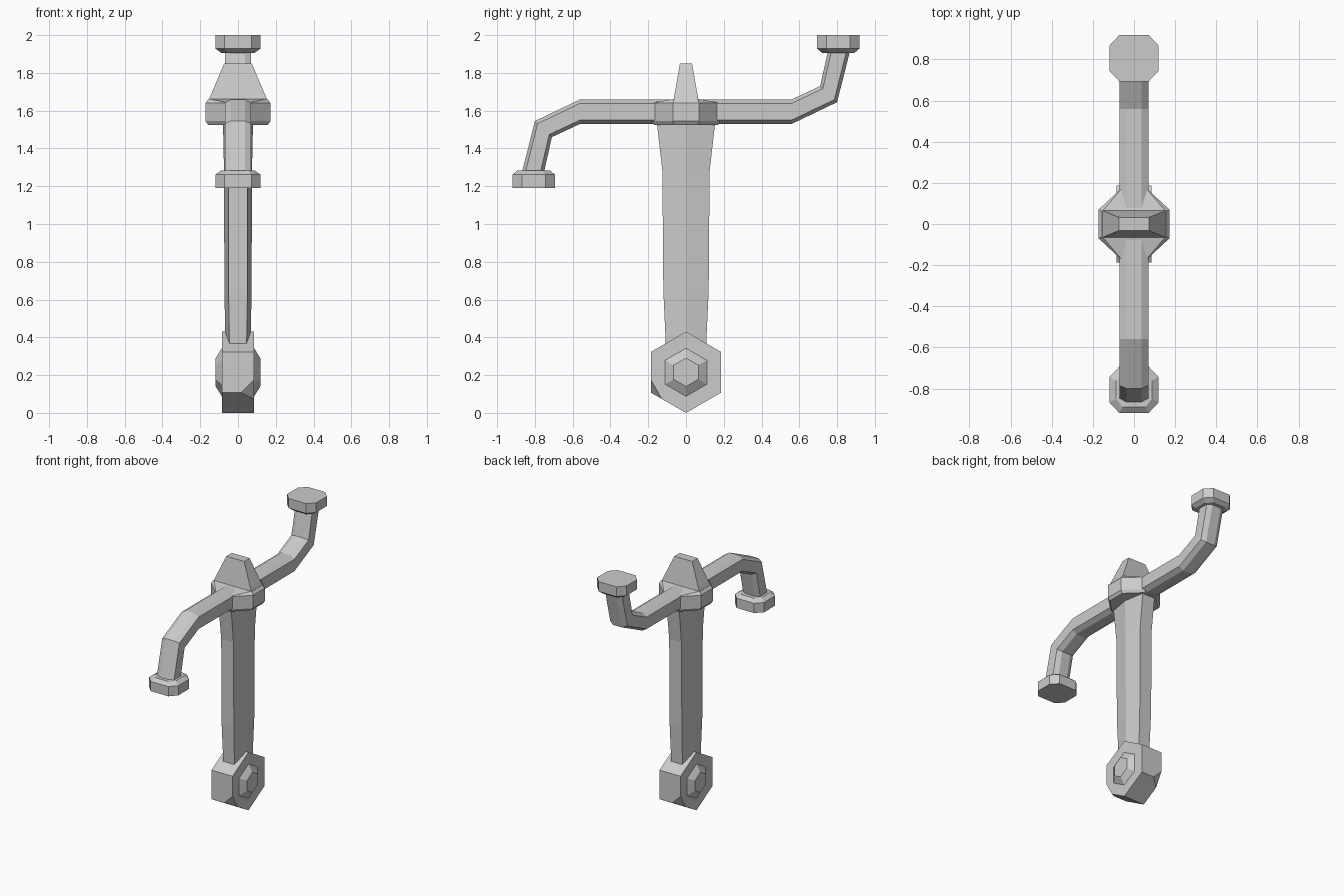
import bpy, bmesh, math
from mathutils import Vector, Matrix

if "Cube" in bpy.data.objects:
    bpy.data.objects.remove(bpy.data.objects["Cube"])


def loft(name, rings, chips=(), chip_size=0.0):
    """Skin a stack of equal-length point rings and cap both ends."""
    bm = bmesh.new()
    loops = [[bm.verts.new(p) for p in ring] for ring in rings]
    n = len(loops[0])
    for a, b in zip(loops, loops[1:]):
        for i in range(n):
            j = (i + 1) % n
            bm.faces.new((a[i], a[j], b[j], b[i]))
    bm.faces.new(loops[0][::-1])
    bm.faces.new(loops[-1])
    # cut off the corners nearest to the given points
    if chips:
        corners = [min(bm.verts, key=lambda v: (v.co - Vector(c)).length) for c in chips]
        bmesh.ops.bevel(bm, geom=corners, offset=chip_size, segments=1,
                        affect='VERTICES')
    bmesh.ops.recalc_face_normals(bm, faces=bm.faces)
    mesh = bpy.data.meshes.new(name)
    bm.to_mesh(mesh)
    bm.free()
    obj = bpy.data.objects.new(name, mesh)
    bpy.context.collection.objects.link(obj)
    return obj


def octagon(x, y, cx, cy, z, y0=0.0):
    """Chamfered rectangle; cx, cy are the half lengths of the flats."""
    return [(px, y0 + py, z) for px, py in
            ((x, -cy), (x, cy), (cx, y), (-cx, y),
             (-x, cy), (-x, -cy), (-cx, -y), (cx, -y))]


def hexagon(x, r, z):
    """Hexagon in the YZ plane with points up and down."""
    return [(x, r * math.sin(k * math.pi / 3), z + r * math.cos(k * math.pi / 3))
            for k in range(6)]


GUARD_Z = 1.595
POMMEL_Z = 0.215

# pommel: hexagonal block with two chipped corners
loft("pommel", [hexagon(x, 0.215, POMMEL_Z) for x in (-0.086, 0.086)],
     chips=[(0.086, -0.186, 0.108), (-0.086, 0.186, 0.108)], chip_size=0.068)

# raised hexagonal bosses on both pommel sides
for side, label in ((1, "right"), (-1, "left")):
    loft(f"pommel_boss_{label}", [hexagon(side * x, r, POMMEL_Z)
                                  for x, r in ((0.08, 0.137), (0.118, 0.075))])

# grip: six-sided shaft flaring at the top
grip = [(0.32, 0.105, 0.066, 0.045), (0.65, 0.12, 0.072, 0.05),
        (1.28, 0.125, 0.074, 0.05), (1.56, 0.157, 0.08, 0.052)]
loft("grip", [[(w, 0, z), (f, d, z), (-f, d, z), (-w, 0, z), (-f, -d, z), (f, -d, z)]
              for z, d, w, f in grip])

# guard centre: octagonal collar with a slightly raised top
loft("guard_centre", [octagon(0.158, 0.17, 0.05, 0.065, 1.525),
                      octagon(0.172, 0.184, 0.05, 0.07, 1.545),
                      octagon(0.172, 0.184, 0.05, 0.07, 1.64),
                      octagon(0.155, 0.067, 0.15, 0.062, 1.662)])

# blade stub: tapered block
loft("blade_stub", [[(sx * x, sy * y, z) for sx, sy in ((1, -1), (1, 1), (-1, 1), (-1, -1))]
                    for z, x, y in ((1.65, 0.158, 0.067), (1.85, 0.073, 0.032))])

# guard arms: lower and upper outline points (y, z) of each station
arm_path = [((0, 1.53), (0, 1.66)), ((0.56, 1.53), (0.56, 1.66)),
            ((0.80, 1.645), (0.71, 1.73)), ((0.872, 1.93), (0.755, 1.93))]
section = [(0.036, 0), (0.07, 0.16), (0.07, 0.84), (0.036, 1),
           (-0.036, 1), (-0.07, 0.84), (-0.07, 0.16), (-0.036, 0)]
half_turn = (Matrix.Translation((0, 0, GUARD_Z)) @ Matrix.Rotation(math.pi, 4, 'X')
             @ Matrix.Translation((0, 0, -GUARD_Z)))

for label, turn in (("back", Matrix.Identity(4)), ("front", half_turn)):
    arm = loft(f"guard_arm_{label}",
               [[(x, lo[0] + t * (up[0] - lo[0]), lo[1] + t * (up[1] - lo[1]))
                 for x, t in section] for lo, up in arm_path])
    # disc at the arm tip
    disc = loft(f"guard_disc_{label}", [octagon(0.088, 0.085, 0.055, 0.045, 1.906, 0.806),
                                        octagon(0.119, 0.112, 0.072, 0.062, 1.928, 0.806),
                                        octagon(0.119, 0.112, 0.072, 0.062, 2.0, 0.806)])
    for part in (arm, disc):
        part.data.transform(turn)
